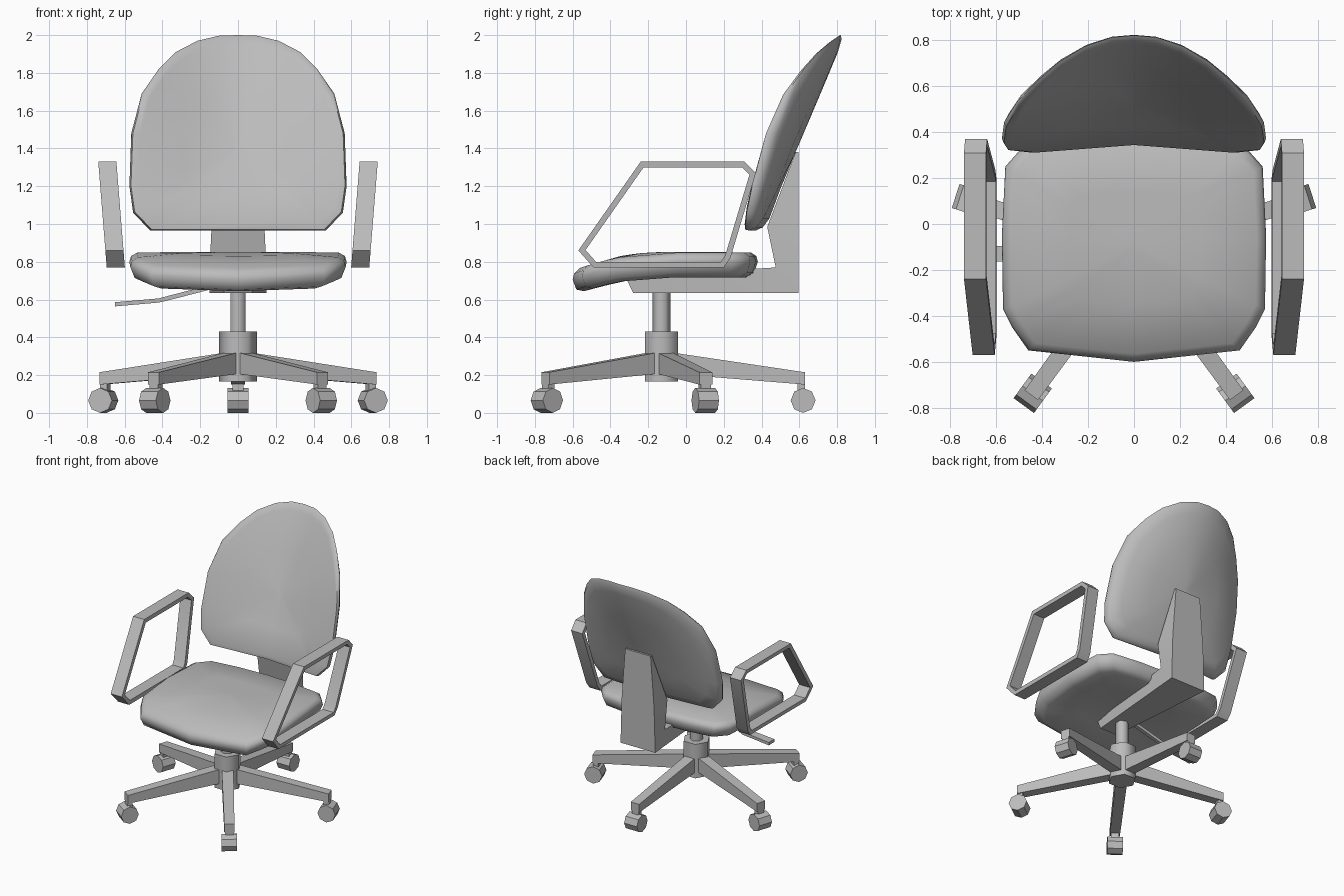
import bpy, bmesh, math
from mathutils import Vector

if "Cube" in bpy.data.objects:
    bpy.data.objects.remove(bpy.data.objects["Cube"])

grey = bpy.data.materials.new("plain grey")
grey.use_nodes = True
COLOUR = (0.5, 0.5, 0.5, 1)
grey.diffuse_color = COLOUR
grey.node_tree.nodes["Principled BSDF"].inputs["Base Color"].default_value = COLOUR


def loft(name, rings, closed=False, angle=30):
    """Skin equal-length rings of points; cap the ends unless closed."""
    bm = bmesh.new()
    loops = [[bm.verts.new(p) for p in ring] for ring in rings]
    n = len(loops[0])
    pairs = list(zip(loops, loops[1:]))
    if closed:
        pairs.append((loops[-1], loops[0]))
    for a, b in pairs:
        for i in range(n):
            j = (i + 1) % n
            bm.faces.new((a[i], a[j], b[j], b[i]))
    if not closed:
        bm.faces.new(loops[0])
        bm.faces.new(loops[-1])
    bmesh.ops.recalc_face_normals(bm, faces=bm.faces)
    mesh = bpy.data.meshes.new(name)
    bm.to_mesh(mesh)
    bm.free()
    mesh.materials.append(grey)
    obj = bpy.data.objects.new(name, mesh)
    bpy.context.collection.objects.link(obj)
    bpy.ops.object.select_all(action='DESELECT')
    obj.select_set(True)
    bpy.context.view_layer.objects.active = obj
    bpy.ops.object.shade_smooth_by_angle(angle=math.radians(angle))
    return obj


def mirrored(half):
    """Complete an outline whose first and last points lie on the centre line."""
    return half + [(-x, v) for x, v in half[-2:0:-1]]


def rect(x, y, z, hx, hy):
    return [(x + sx * hx, y + sy * hy, z)
            for sx, sy in ((-1, -1), (1, -1), (1, 1), (-1, 1))]


def prism(name, centre, radius, z0, z1, sides, turn=0.0):
    ring = [(radius * math.cos(turn + i * math.tau / sides),
             radius * math.sin(turn + i * math.tau / sides)) for i in range(sides)]
    return loft(name, [[(centre[0] + x, centre[1] + y, z) for x, y in ring]
                       for z in (z0, z1)], angle=65)


# Seat cushion: rounded outline with a drooping front edge
seat_outline = mirrored([(0, -0.60), (0.46, -0.55), (0.53, -0.45), (0.57, -0.37),
                         (0.575, -0.05), (0.56, 0.25), (0.48, 0.34), (0.25, 0.37), (0, 0.38)])


def seat_ring(scale, dz):
    ring = []
    for x, y in seat_outline:
        y = -0.1 + (y + 0.1) * scale
        droop = 0.38 * max(0, -0.1 - y) ** 2
        ring.append((x * scale, y, 0.8 + dz - droop))
    return ring


loft("seat", [seat_ring(s, d) for s, d in (
    (0.05, -0.08), (0.5, -0.08), (0.88, -0.082), (0.96, -0.06), (1, 0),
    (0.985, 0.03), (0.93, 0.048), (0.5, 0.053), (0.05, 0.053))], angle=60)

# Backrest: leaning dome outline, wrapped forward at the sides
back_outline = mirrored([(0, 0.965), (0.465, 0.965), (0.555, 1.06), (0.575, 1.2),
                         (0.565, 1.48), (0.51, 1.69), (0.42, 1.82), (0.33, 1.91),
                         (0.215, 1.97), (0.1, 1.997), (0, 2.0)])


def back_ring(scale, dy):
    ring = []
    for x, z in back_outline:
        x, z = x * scale, 1.4 + (z - 1.4) * scale
        thin = min(1, max(0.3, 1 - 1.2 * (z - 1.5)))
        wrap = (0.18 + 0.6 * (z - 1)) * x * x
        ring.append((x, 0.375 + 0.437 * (z - 0.98) - wrap + dy * thin, z))
    return ring


loft("backrest", [back_ring(s, d) for s, d in (
    (0.05, 0.03), (0.5, 0.035), (0.85, 0.045), (0.96, 0.03), (1, 0),
    (0.985, -0.025), (0.92, -0.04), (0.5, -0.035), (0.05, -0.03))], angle=60)

# L-shaped bracket: front tip, under-seat beam, rear corner, upright
bracket = [((-0.32, 0.72), (-0.28, 0.635), 0.075),
           ((0.475, 0.77), (0.595, 0.635), 0.15),
           ((0.43, 0.985), (0.595, 0.985), 0.14),
           ((0.58, 1.38), (0.595, 1.38), 0.11)]
loft("support_bracket", [[(-w, *a), (w, *a), (w, *b), (-w, *b)] for a, b, w in bracket])

# Gas column and hub
HUB = Vector((0, -0.13, 0))
prism("column", HUB, 0.047, 0.4, 0.72, 6, math.pi / 6)
prism("hub", HUB, 0.1, 0.165, 0.43, 6)

# Five legs, each with a caster post and an octagonal wheel
for k in range(5):
    turn = k * math.tau / 5
    leg = loft(f"leg_{k + 1}", [
        [(-w, r, lo), (w, r, lo), (w, r, hi), (-w, r, hi)]
        for r, w, lo, hi in ((0.02, 0.042, 0.21, 0.325), (0.76, 0.036, 0.15, 0.215))])
    post = loft(f"caster_post_{k + 1}", [rect(0, 0.74, z, 0.028, 0.02) for z in (0.08, 0.16)])
    wheel = loft(f"caster_wheel_{k + 1}", [
        [(x, 0.75 + 0.066 * math.cos(i * math.tau / 8),
          0.066 + 0.066 * math.sin(i * math.tau / 8)) for i in range(8)]
        for x in (-0.055, 0.055)])
    for part in (leg, post, wheel):
        part.location = HUB
        part.rotation_euler.z = turn

# Armrests: flat-banded closed loops leaning outward
arm_path = [Vector(p) for p in ((-0.24, 1.33), (0.31, 1.33), (0.37, 1.27), (0.235, 0.82),
                                (0.20, 0.77), (-0.49, 0.77), (-0.57, 0.86))]
BAND = 0.03


def inset(i):
    """Offset a corner of the loop inward by the band thickness."""
    p = arm_path[i]
    a = (p - arm_path[i - 1]).normalized()
    b = (arm_path[(i + 1) % len(arm_path)] - p).normalized()
    na, nb = Vector((a.y, -a.x)), Vector((b.y, -b.x))
    return p + (na + nb) * BAND / (1 + na.dot(nb))


for side, label in ((1, "left"), (-1, "right")):
    rings = []
    for i, p in enumerate(arm_path):
        q = inset(i)
        ring = []
        for point, dx in ((p, -0.048), (p, 0.048), (q, 0.048), (q, -0.048)):
            lean = 0.647 + 0.08 * (point.y - 0.77)
            ring.append((side * (lean + dx), point.x, point.y))
        rings.append(ring)
    loft(f"{label}_armrest", rings, closed=True)

# Height lever: thin rod ending in a flat paddle
lever = [(-0.65, 0.575, 0.035, 0.011), (-0.42, 0.595, 0.03, 0.011),
         (-0.36, 0.61, 0.014, 0.012), (-0.05, 0.69, 0.014, 0.012)]
loft("height_lever", [[(x, -0.13 - w, z - h), (x, -0.13 + w, z - h),
                       (x, -0.13 + w, z + h), (x, -0.13 - w, z + h)]
                      for x, z, w, h in lever])
